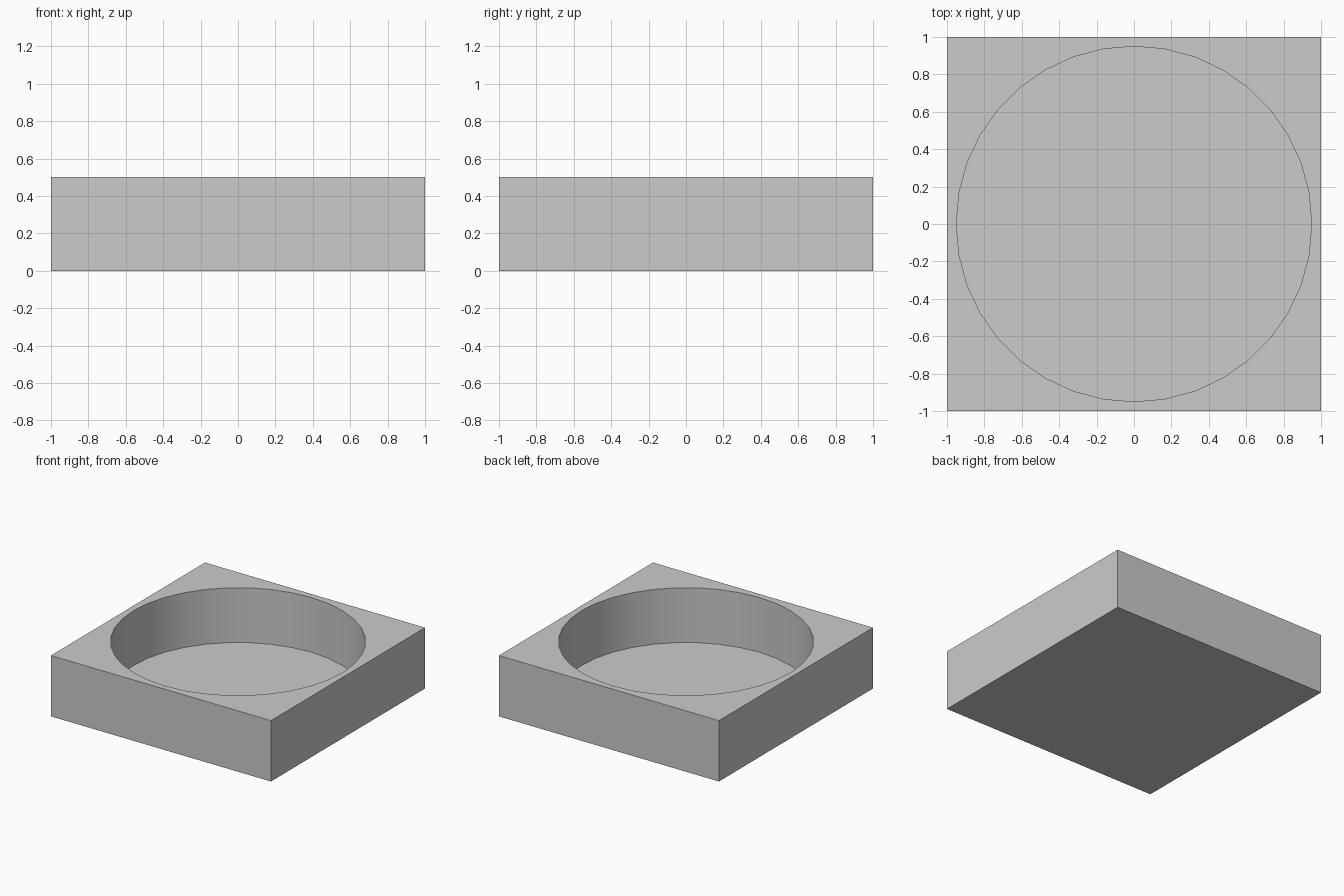
import bpy

cube = bpy.data.objects.get("Cube")
if cube:
    bpy.data.objects.remove(cube, do_unlink=True)

HEIGHT = 0.5
FLOOR = 0.05
RADIUS = 0.95

# Plain grey material
grey = bpy.data.materials.new("plain_grey")
grey.use_nodes = True
colour = (0.6, 0.6, 0.6, 1)
grey.diffuse_color = colour
grey.node_tree.nodes["Principled BSDF"].inputs["Base Color"].default_value = colour

# Square block
bpy.ops.mesh.primitive_cube_add(size=2, location=(0, 0, HEIGHT / 2))
block = bpy.context.object
block.name = "square_tray"
block.scale.z = HEIGHT / 2
bpy.ops.object.transform_apply(location=False, rotation=False, scale=True)
block.data.materials.append(grey)

# Round recess cutter, reaching above the block
bpy.ops.mesh.primitive_cylinder_add(vertices=36, radius=RADIUS, depth=HEIGHT,
                                    location=(0, 0, FLOOR + HEIGHT / 2))
cutter = bpy.context.object
cutter.name = "recess_cutter"
cutter.data.materials.append(grey)

# Cut the recess and remove the cutter
cut = block.modifiers.new("recess", "BOOLEAN")
cut.operation = "DIFFERENCE"
cut.solver = "EXACT"
cut.object = cutter
bpy.ops.object.select_all(action="DESELECT")
block.select_set(True)
bpy.context.view_layer.objects.active = block
bpy.ops.object.modifier_apply(modifier=cut.name)
bpy.data.objects.remove(cutter, do_unlink=True)

# Smooth round wall with sharp rims and corners
bpy.ops.object.shade_smooth_by_angle()
